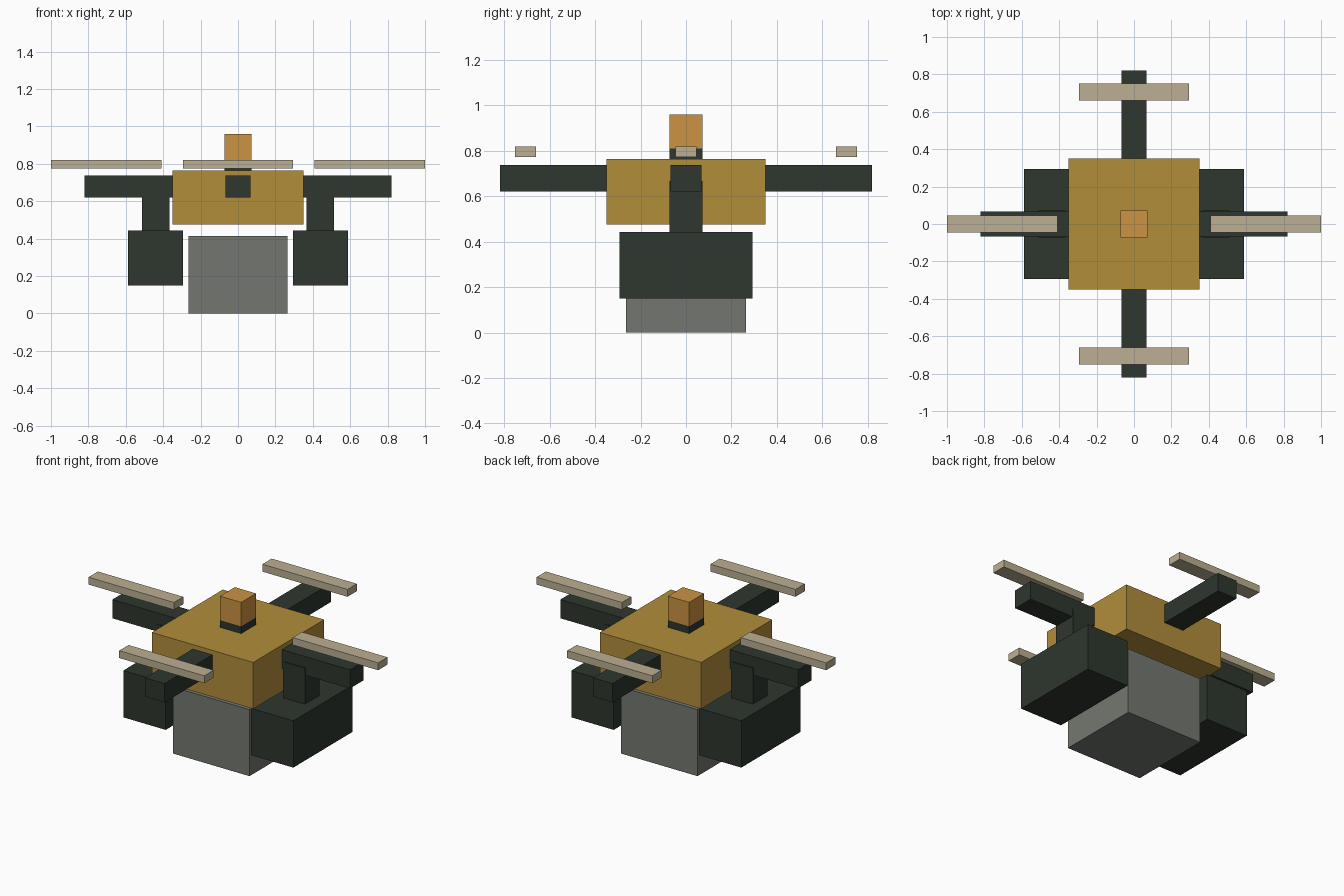
import bpy

if "Cube" in bpy.data.objects:
    bpy.data.objects.remove(bpy.data.objects["Cube"])


def material(name, hex_code):
    """Flat colour from an sRGB hex code, stored as linear values."""
    def linear(c):
        return c / 12.92 if c <= 0.04045 else ((c + 0.055) / 1.055) ** 2.4
    mat = bpy.data.materials.new(name)
    rgb = [linear(int(hex_code[i:i + 2], 16) / 255) for i in (0, 2, 4)]
    mat.diffuse_color = (*rgb, 1.0)
    mat.use_nodes = True
    mat.node_tree.nodes["Principled BSDF"].inputs["Base Color"].default_value = mat.diffuse_color
    return mat


mustard = material("mustard", "B28D3B")
dark = material("dark_green", "2E362E")
grey = material("grey", "747770")
beige = material("beige", "BCAF92")
orange = material("orange", "CB9343")


def box(name, mat, x, y, z):
    """Box spanning the given (min, max) ranges."""
    ranges = (x, y, z)
    bpy.ops.mesh.primitive_cube_add(size=1, location=[(a + b) / 2 for a, b in ranges])
    obj = bpy.context.object
    obj.name = name
    obj.scale = [abs(b - a) for a, b in ranges]
    bpy.ops.object.transform_apply(location=False, rotation=False, scale=True)
    obj.data.materials.append(mat)
    return obj


def span(half):
    return (-half, half)


# Central hull, hanging cargo crate and beacon on top
box("body", mustard, span(0.35), span(0.35), (0.475, 0.765))
box("cargo_crate", grey, span(0.265), span(0.265), (0.0, 0.415))
box("beacon_base", dark, span(0.073), span(0.073), (0.765, 0.81))
box("beacon", orange, span(0.073), span(0.073), (0.81, 0.96))

for s, side, end in ((-1, "left", "front"), (1, "right", "back")):
    # Four arms in a cross
    box(f"arm_{side}", dark, (s * 0.35, s * 0.82), span(0.068), (0.62, 0.737))
    box(f"arm_{end}", dark, span(0.068), (s * 0.35, s * 0.82), (0.62, 0.737))
    # Rotor blades, all lying along x and floating above the arms
    box(f"rotor_{side}", beige, (s * 0.41, s * 1.0), span(0.046), (0.774, 0.82))
    box(f"rotor_{end}", beige, span(0.294), (s * 0.66, s * 0.752), (0.774, 0.82))
    # Struts carrying the side pods
    box(f"strut_{side}", dark, (s * 0.367, s * 0.513), span(0.073), (0.44, 0.667))
    box(f"pod_{side}", dark, (s * 0.294, s * 0.587), span(0.293), (0.15, 0.442))
